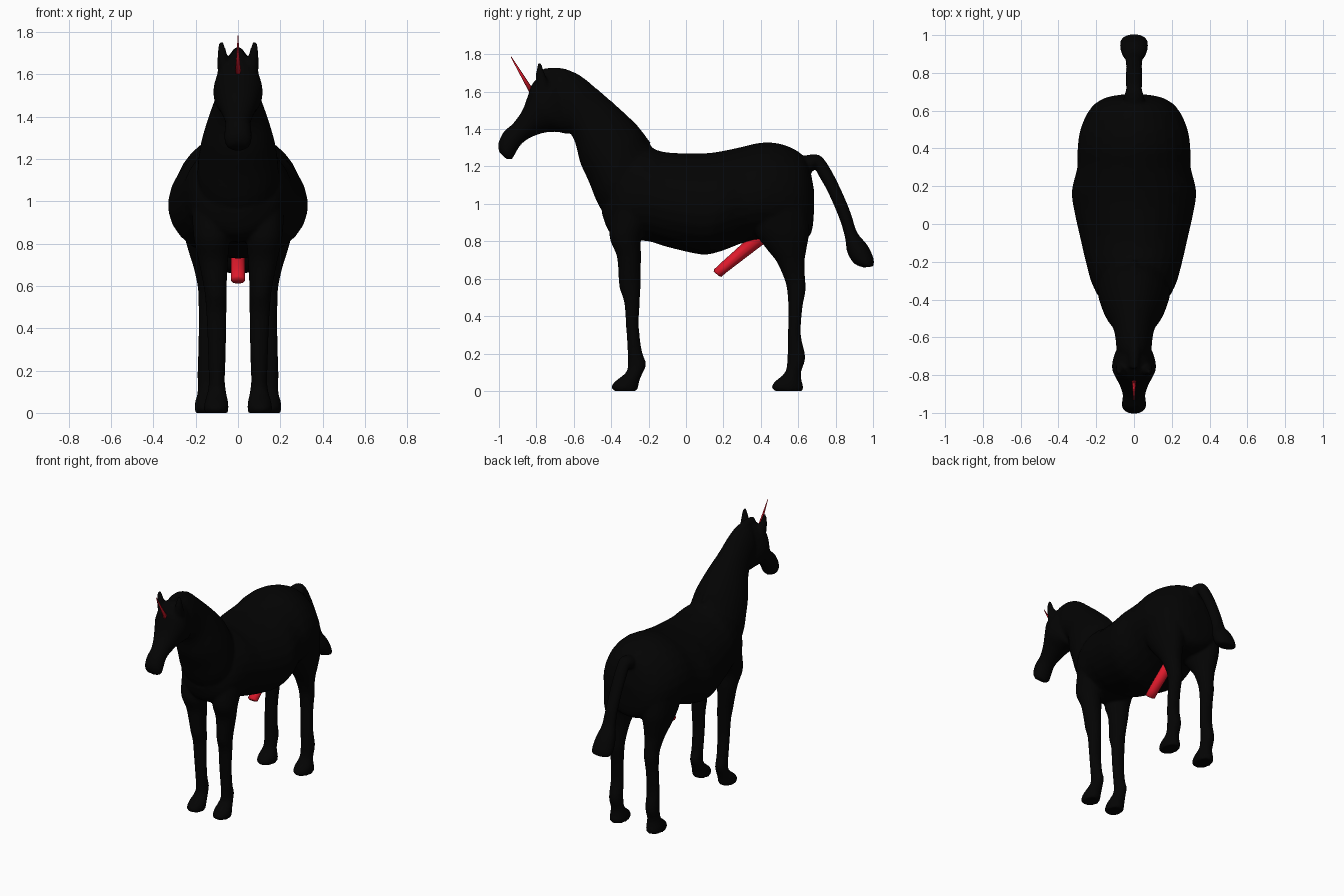
import bpy, bmesh, math
from mathutils import Vector


def material(name, rgb):
    m = bpy.data.materials.new(name)
    m.diffuse_color = (*rgb, 1)
    return m


black = material("black coat", (0.001, 0.001, 0.001))
red = material("red", (0.72, 0.01, 0.024))


def catmull(p0, p1, p2, p3, t):
    return [0.5 * (2 * b + (c - a) * t + (2 * a - 5 * b + 4 * c - d) * t * t
                   + (3 * b - a - 3 * c + d) * t ** 3)
            for a, b, c, d in zip(p0, p1, p2, p3)]


def loft(bm, rows, n=28, steps=4, egg=0.0):
    """Rows are (edge A y, z, edge B y, z, half width[, centre x]); egg narrows edge A."""
    rows = [list(r) + [0.0] * (6 - len(r)) for r in rows]
    last = len(rows) - 1
    dense = []
    for i in range(last):
        quad = [rows[max(0, min(last, i + k))] for k in (-1, 0, 1, 2)]
        dense += [catmull(*quad, s / steps) for s in range(steps)]
    dense.append(rows[last])
    rings = []
    for ay, az, by, bz, w, x in dense:
        c = Vector((x, (ay + by) / 2, (az + bz) / 2))
        v = Vector((0, (ay - by) / 2, (az - bz) / 2))
        rings.append([bm.verts.new(c + v * math.cos(a)
                                   + Vector((w * math.sin(a) * (1 - egg * math.cos(a)), 0, 0)))
                      for a in (2 * math.pi * k / n for k in range(n))])
    faces = [bm.faces.new(rings[0]), bm.faces.new(rings[-1])]
    for r, s in zip(rings, rings[1:]):
        faces += [bm.faces.new((r[k], r[(k + 1) % n], s[(k + 1) % n], s[k])) for k in range(n)]
    bmesh.ops.recalc_face_normals(bm, faces=faces)


def finish(bm, name, mat, smooth=True):
    me = bpy.data.meshes.new(name)
    bm.to_mesh(me)
    bm.free()
    me.materials.append(mat)
    ob = bpy.data.objects.new(name, me)
    bpy.context.collection.objects.link(ob)
    for p in me.polygons:
        p.use_smooth = smooth
    return ob


body = bmesh.new()

# Torso, rump to chest
loft(body, [(0.685, 1.07, 0.685, 0.97, .07), (0.655, 1.21, 0.668, 0.84, .165),
            (0.6, 1.28, 0.6, 0.8, .238), (0.5, 1.322, 0.5, 0.8, .283),
            (0.4, 1.327, 0.4, 0.81, .298), (0.3, 1.305, 0.3, 0.79, .3),
            (0.18, 1.28, 0.18, 0.745, .328), (0.08, 1.27, 0.08, 0.73, .318),
            (-0.1, 1.275, -0.1, 0.77, .278), (-0.2, 1.3, -0.2, 0.8, .255),
            (-0.3, 1.3, -0.33, 0.81, .222), (-0.36, 1.25, -0.41, 0.85, .175),
            (-0.42, 1.15, -0.45, 0.95, .1)], egg=0.1)

# Neck
loft(body, [(-0.05, 1.22, -0.36, 0.86, .17), (-0.19, 1.31, -0.46, 0.98, .19),
            (-0.25, 1.4, -0.52, 1.12, .178), (-0.35, 1.5, -0.565, 1.22, .15),
            (-0.47, 1.6, -0.59, 1.32, .113), (-0.57, 1.68, -0.62, 1.38, .098),
            (-0.66, 1.715, -0.67, 1.42, .09), (-0.74, 1.7, -0.72, 1.45, .06)], egg=0.15)

# Mane along the crest
loft(body, [(-0.19, 1.33, -0.2, 1.2, .02), (-0.26, 1.42, -0.3, 1.3, .035),
            (-0.36, 1.515, -0.4, 1.4, .04), (-0.47, 1.61, -0.5, 1.5, .04),
            (-0.57, 1.69, -0.6, 1.56, .04), (-0.67, 1.728, -0.67, 1.6, .04),
            (-0.77, 1.725, -0.74, 1.62, .03)], n=16)

# Head, poll to muzzle
loft(body, [(-0.66, 1.70, -0.58, 1.47, .06), (-0.755, 1.70, -0.625, 1.38, .1),
            (-0.82, 1.645, -0.69, 1.385, .117), (-0.845, 1.58, -0.76, 1.38, .1),
            (-0.875, 1.5, -0.83, 1.355, .076), (-0.925, 1.43, -0.88, 1.32, .06),
            (-0.975, 1.385, -0.915, 1.265, .064), (-1.004, 1.32, -0.93, 1.24, .062),
            (-0.998, 1.275, -0.96, 1.24, .04)])

# Tail with tuft
loft(body, [(0.6, 1.25, 0.62, 1.15, .05), (0.67, 1.265, 0.67, 1.17, .055),
            (0.72, 1.257, 0.69, 1.185, .043), (0.765, 1.2, 0.715, 1.14, .043),
            (0.825, 1.085, 0.76, 1.06, .043), (0.882, 0.95, 0.82, 0.92, .043),
            (0.914, 0.85, 0.85, 0.82, .05), (0.97, 0.78, 0.862, 0.74, .068),
            (1.003, 0.71, 0.9, 0.68, .075), (1.003, 0.665, 0.95, 0.66, .065)], n=18)

for side in (-1, 1):
    # Front leg: rows of front y, back y, z, half width, centre x
    front = [(-.39, -.16, .98, .085, .135), (-.41, -.235, .83, .085, .125), (-.37, -.24, .72, .07, .117),
             (-.36, -.242, .6, .055, .108), (-.355, -.243, .55, .052, .104), (-.33, -.248, .47, .048, .102),
             (-.32, -.252, .34, .044, .1), (-.312, -.235, .21, .04, .1), (-.312, -.212, .145, .038, .1),
             (-.32, -.23, .1, .044, .1), (-.38, -.25, .05, .056, .102), (-.4, -.255, .02, .058, .103),
             (-.385, -.265, 0, .055, .103)]
    # Hind leg
    hind = [(.32, .65, 1.0, .12, .15), (.36, .66, .86, .108, .15), (.43, .645, .76, .085, .148),
            (.485, .634, .69, .068, .143), (.525, .637, .6, .053, .138), (.54, .64, .54, .05, .138),
            (.547, .622, .44, .046, .14), (.545, .614, .3, .046, .143), (.542, .638, .18, .046, .145),
            (.53, .615, .1, .046, .145), (.475, .62, .05, .058, .145), (.458, .628, .02, .06, .145),
            (.475, .622, 0, .056, .145)]
    for leg in (front, hind):
        loft(body, [(f, z, b, z, w, side * x) for f, b, z, w, x in leg], n=20)
    # Ear
    loft(body, [(-.8, 1.6, -.72, 1.6, .035, side * .062), (-.805, 1.67, -.74, 1.66, .028, side * .07),
                (-.8, 1.715, -.76, 1.71, .02, side * .076), (-.79, 1.758, -.775, 1.758, .009, side * .08)], n=12)

# Fuse the parts into one skin
horse = finish(body, "horse_body", black)
remesh = horse.modifiers.new("fuse", "REMESH")
remesh.mode = "VOXEL"
remesh.voxel_size = 0.01
remesh.use_smooth_shade = True
soften = horse.modifiers.new("soften", "SMOOTH")
soften.factor = 0.5
soften.iterations = 4

# Forehead horn
bm = bmesh.new()
loft(bm, [(-.84, 1.6, -.815, 1.61, .013), (-.938, 1.786, -.934, 1.788, .001)], n=8, steps=1)
finish(bm, "horn", red)

# Red rod under the belly
bm = bmesh.new()
loft(bm, [(.37, .85, .415, .785, .036), (.186, .684, .222, .638, .036), (.15, .65, .188, .61, .036),
          (.148, .638, .176, .614, .026)], n=10, steps=1)
finish(bm, "belly_rod", red)
